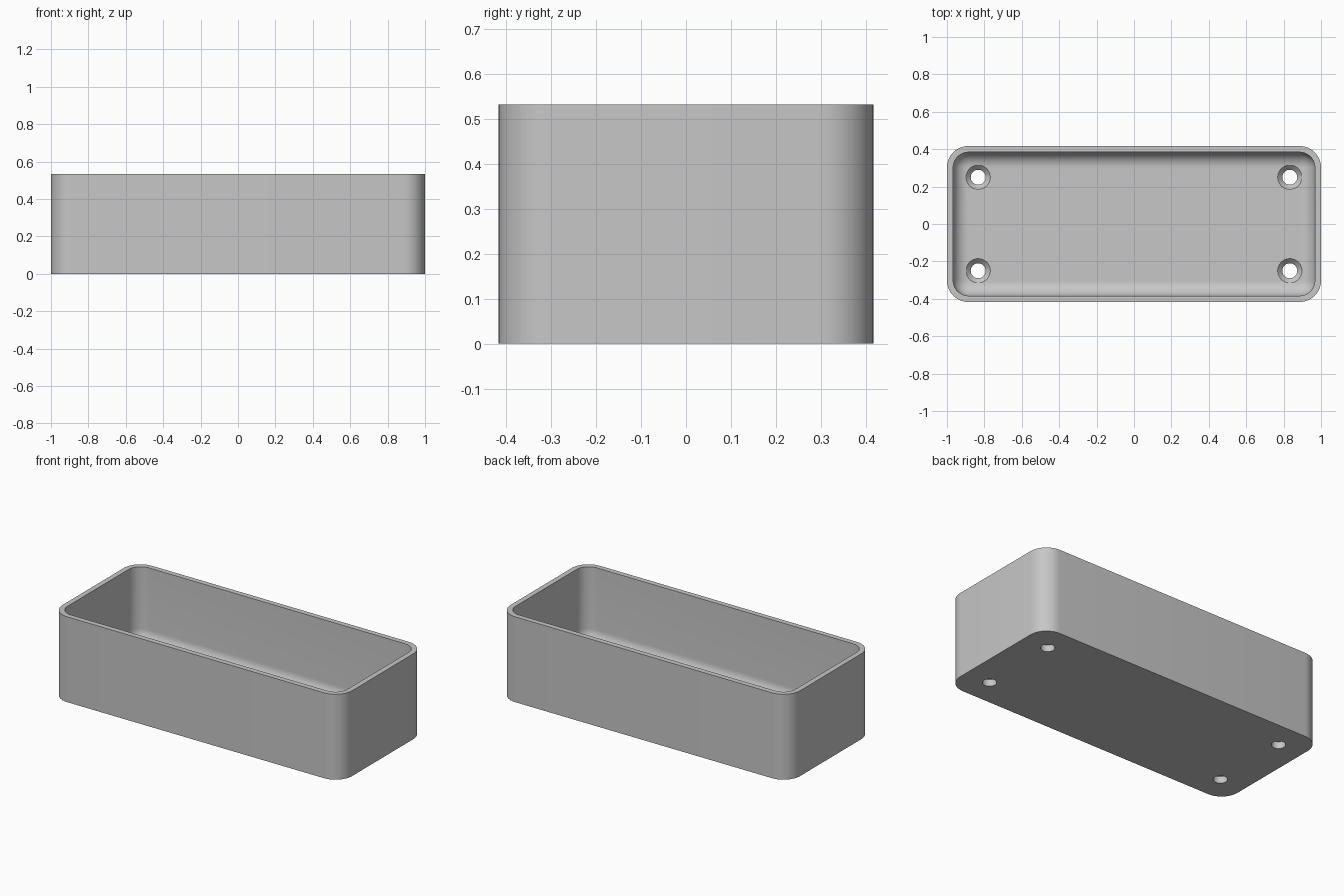
import bpy
import bmesh
from math import cos, sin, pi, radians

if "Cube" in bpy.data.objects:
    bpy.data.objects.remove(bpy.data.objects["Cube"], do_unlink=True)

HALF_X, HALF_Y, HEIGHT = 1.0, 0.417, 0.533
WALL, FLOOR = 0.033, 0.067
CORNER, FILLET = 0.115, 0.08
HOLE_X, HOLE_Y, HOLE_R, SINK_R = 0.833, 0.25, 0.04, 0.065
STEPS = 12

grey = bpy.data.materials.new("light grey")
grey.use_nodes = True
colour = (0.57, 0.57, 0.57, 1)
grey.diffuse_color = colour
grey.node_tree.nodes["Principled BSDF"].inputs["Base Color"].default_value = colour


def rounded_ring(bm, inset, z):
    """Rounded rectangle of vertices, moved inwards by inset."""
    radius = CORNER - inset
    ring = []
    for quarter, (sx, sy) in enumerate([(1, 1), (-1, 1), (-1, -1), (1, -1)]):
        for i in range(STEPS + 1):
            a = (quarter + i / STEPS) * pi / 2
            ring.append(bm.verts.new((sx * (HALF_X - CORNER) + radius * cos(a),
                                      sy * (HALF_Y - CORNER) + radius * sin(a), z)))
    return ring


def circle_ring(bm, x, y, radius, z, sides=32):
    return [bm.verts.new((x + radius * cos(2 * pi * i / sides),
                          y + radius * sin(2 * pi * i / sides), z))
            for i in range(sides)]


def loft(bm, rings):
    """Skin the rings in order and cap both ends."""
    for low, high in zip(rings, rings[1:]):
        n = len(low)
        for i in range(n):
            j = (i + 1) % n
            bm.faces.new((low[i], low[j], high[j], high[i]))
    bm.faces.new(rings[0][::-1])
    bm.faces.new(rings[-1])


def make_object(name, bm):
    bmesh.ops.recalc_face_normals(bm, faces=bm.faces)
    mesh = bpy.data.meshes.new(name)
    bm.to_mesh(mesh)
    bm.free()
    mesh.materials.append(grey)
    obj = bpy.data.objects.new(name, mesh)
    bpy.context.collection.objects.link(obj)
    return obj


# Open tray: outer wall, rim, inner wall, filleted floor
bm = bmesh.new()
levels = [(0, 0), (0, HEIGHT), (WALL, HEIGHT)]
for i in range(STEPS + 1):
    a = i / STEPS * pi / 2
    levels.append((WALL + FILLET * (1 - cos(a)), FLOOR + FILLET * (1 - sin(a))))
loft(bm, [rounded_ring(bm, inset, z) for inset, z in levels])
tray = make_object("tray", bm)

# Countersunk screw holes in the four floor corners
bm = bmesh.new()
sink_z = FLOOR - (SINK_R - HOLE_R)
for sx in (-1, 1):
    for sy in (-1, 1):
        profile = [(HOLE_R, -0.05), (HOLE_R, sink_z),
                   (SINK_R, FLOOR), (SINK_R, FLOOR + 0.05)]
        loft(bm, [circle_ring(bm, sx * HOLE_X, sy * HOLE_Y, r, z) for r, z in profile])
cutter = make_object("screw_hole_cutter", bm)
cutter.hide_render = True

cut = tray.modifiers.new("screw holes", "BOOLEAN")
cut.operation = "DIFFERENCE"
cut.solver = "EXACT"
cut.object = cutter
bpy.ops.object.select_all(action="DESELECT")
tray.select_set(True)
bpy.context.view_layer.objects.active = tray
bpy.ops.object.modifier_apply(modifier=cut.name)
bpy.data.objects.remove(cutter, do_unlink=True)
bpy.ops.object.shade_smooth_by_angle(angle=radians(30))
